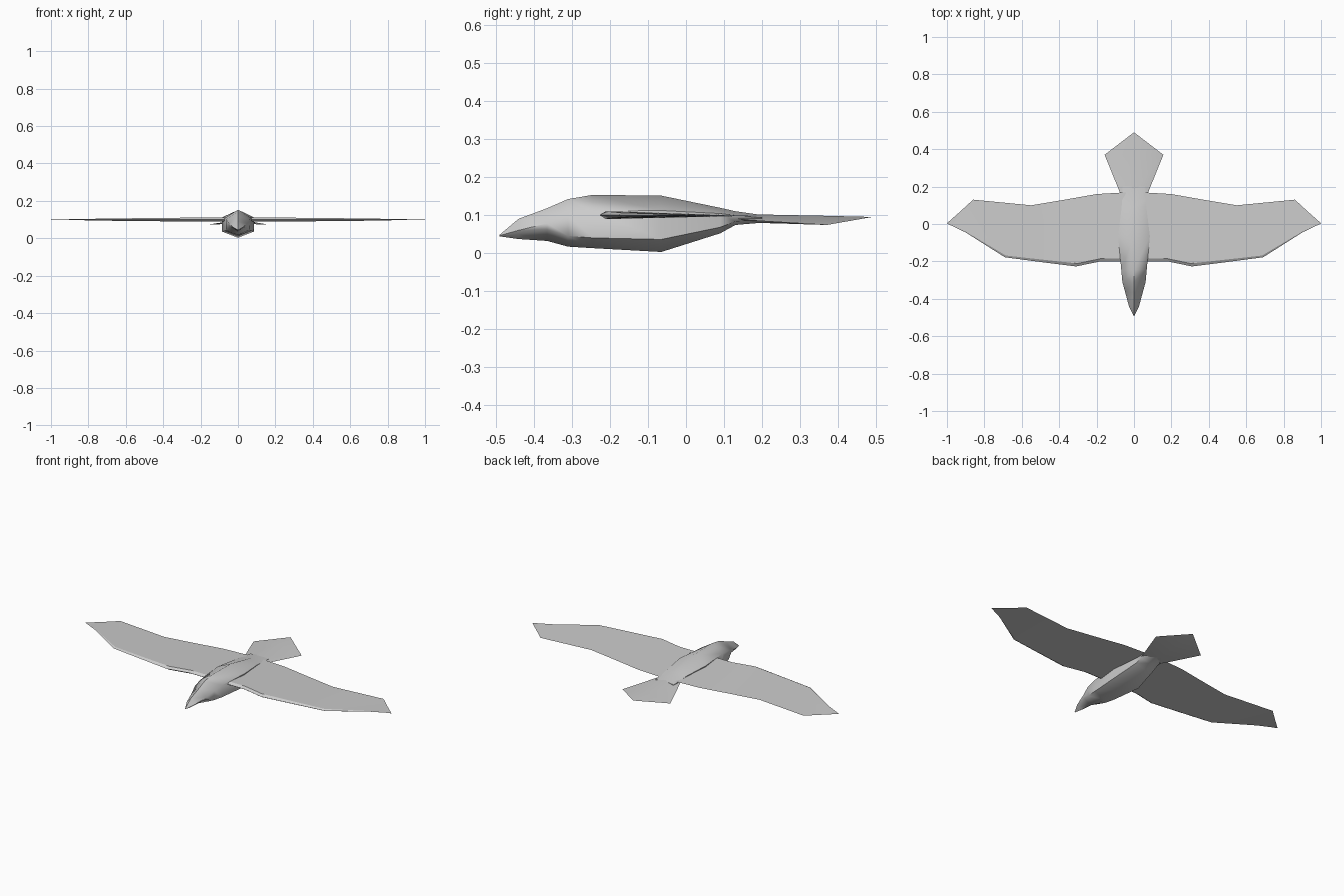
import bpy, bmesh, math

cube = bpy.data.objects.get("Cube")
if cube:
    bpy.data.objects.remove(cube, do_unlink=True)

grey = bpy.data.materials.new("feather_grey")
grey.use_nodes = True
colour = (0.6, 0.6, 0.6, 1)
grey.diffuse_color = colour
grey.node_tree.nodes["Principled BSDF"].inputs["Base Color"].default_value = colour


def loft(name, rings, angle):
    """Skin a closed surface through rings with equal point counts."""
    bm = bmesh.new()
    loops = [[bm.verts.new(p) for p in ring] for ring in rings]
    for a, b in zip(loops, loops[1:]):
        for i in range(len(a)):
            j = (i + 1) % len(a)
            bm.faces.new((a[i], a[j], b[j], b[i]))
    bm.faces.new(loops[0])
    bm.faces.new(loops[-1])
    bmesh.ops.remove_doubles(bm, verts=bm.verts, dist=0.0005)
    bmesh.ops.recalc_face_normals(bm, faces=bm.faces)
    mesh = bpy.data.meshes.new(name)
    bm.to_mesh(mesh)
    bm.free()
    mesh.materials.append(grey)
    obj = bpy.data.objects.new(name, mesh)
    bpy.context.collection.objects.link(obj)
    bpy.ops.object.select_all(action="DESELECT")
    obj.select_set(True)
    bpy.context.view_layer.objects.active = obj
    bpy.ops.object.shade_smooth_by_angle(angle=math.radians(angle))
    return obj


# Body: six-sided sections (y, top, upper side, lower side, bottom, half width, lower half width)
sections = [
    (-0.49, 0.048, 0.046, 0.045, 0.044, 0.003, 0.002),
    (-0.44, 0.090, 0.060, 0.050, 0.037, 0.027, 0.018),
    (-0.365, 0.118, 0.078, 0.062, 0.032, 0.047, 0.040),
    (-0.31, 0.142, 0.100, 0.045, 0.017, 0.062, 0.060),
    (-0.245, 0.153, 0.110, 0.040, 0.013, 0.068, 0.068),
    (-0.065, 0.151, 0.112, 0.036, 0.003, 0.085, 0.085),
    (0.09, 0.119, 0.104, 0.068, 0.052, 0.066, 0.062),
    (0.13, 0.110, 0.099, 0.083, 0.074, 0.064, 0.058),
    (0.20, 0.100, 0.093, 0.088, 0.080, 0.060, 0.055),
]
loft("body", [[(0, y, t), (w, y, u), (v, y, l), (0, y, b), (-v, y, l), (-w, y, u)]
              for y, t, u, l, b, w, v in sections], 60)

# Wings: stations (lead x, lead y, trail x, trail y, half thickness)
stations = [
    (0.03, -0.200, 0.03, 0.170, 0.010),
    (0.18, -0.200, 0.20, 0.160, 0.010),
    (0.31, -0.227, 0.37, 0.130, 0.010),
    (0.50, -0.203, 0.55, 0.100, 0.008),
    (0.69, -0.178, 0.86, 0.130, 0.006),
    (0.90, -0.045, 0.93, 0.066, 0.002),
    (1.00, 0.003, 1.00, 0.004, 0.0003),
]
for side, label in ((1, "left"), (-1, "right")):
    rings = []
    for lx, ly, tx, ty, h in stations:
        inset = 1.6 * h
        rings.append([(side * lx, ly, 0.1),
                      (side * (lx - inset / 2), ly + inset, 0.1 + h),
                      (side * tx, ty, 0.098),
                      (side * (lx - inset / 2), ly + inset, 0.1 - h)])
    loft(label + "_wing", rings, 25)

# Tail: fan with a raised centre ridge and drooping corners
tail = [
    (0.12, 0.055, 0.104, 0.093, 0.078),
    (0.17, 0.076, 0.102, 0.086, 0.080),
    (0.37, 0.157, 0.098, 0.074, 0.077),
    (0.49, 0.000, 0.095, 0.095, 0.095),
]
loft("tail", [[(0, y, t), (w, y, e), (0, y, b), (-w, y, e)] for y, w, t, e, b in tail], 35)
